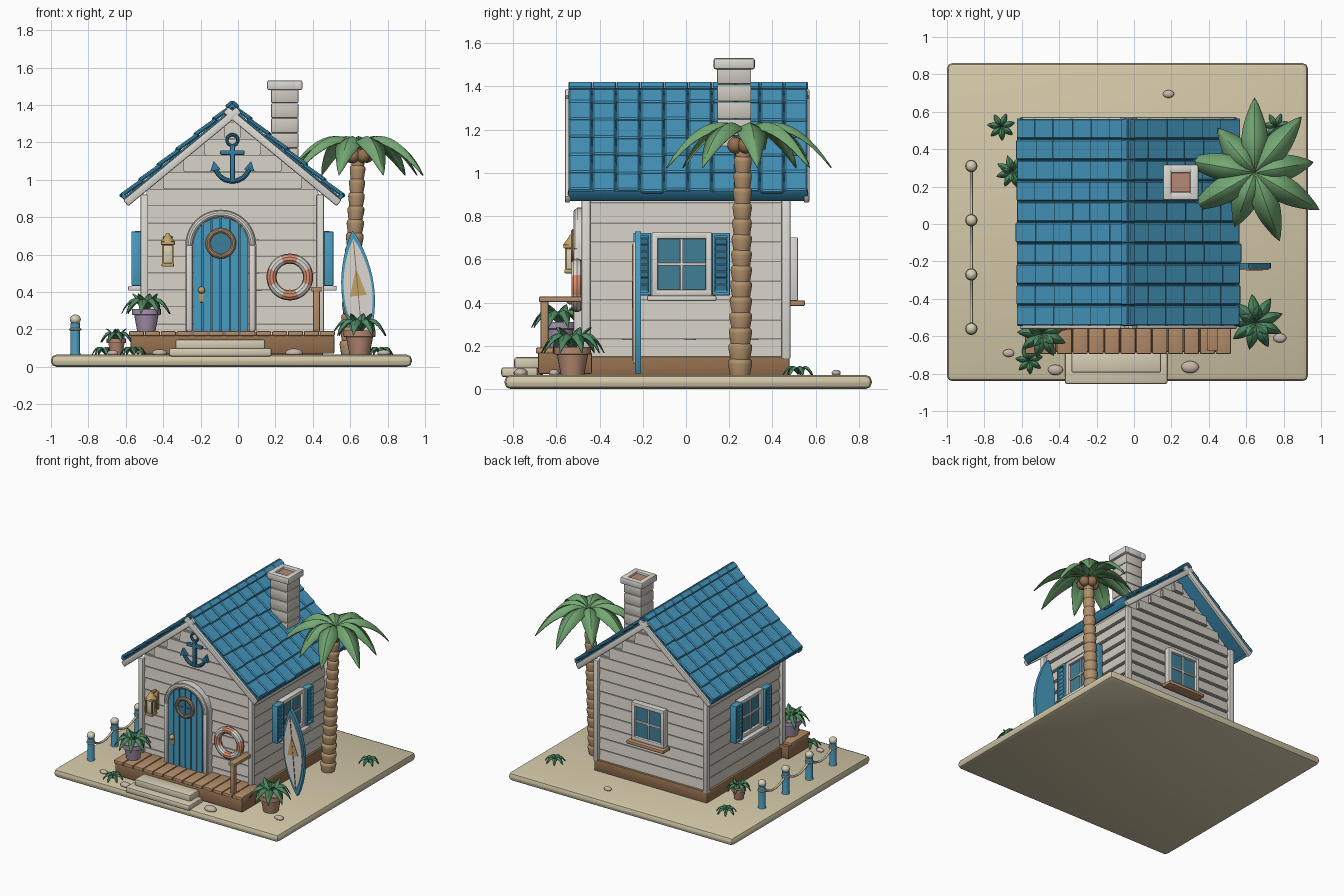
import bpy, bmesh, math, random
from mathutils import Matrix, Vector
from math import pi, sin, cos, radians

if "Cube" in bpy.data.objects:
    bpy.data.objects.remove(bpy.data.objects["Cube"])
random.seed(4)
T, R, I = Matrix.Translation, Matrix.Rotation, Matrix.Identity(4)

def mat(name, hexa):
    m = bpy.data.materials.new(name)
    c = [int(hexa[i:i + 2], 16) / 255 for i in (0, 2, 4)]
    m.diffuse_color = [(v / 12.92 if v < .04 else ((v + .055) / 1.055) ** 2.4) for v in c] + [1]
    m.use_nodes = True
    m.node_tree.nodes["Principled BSDF"].inputs["Base Color"].default_value = m.diffuse_color
    return m
SAND, WALL, TRIM = mat("sand", "d3c8a8"), mat("wall", "cfcac0"), mat("trim", "dcd9d2")
BLUE, ROOF, NAVY = mat("blue", "4a9cc0"), mat("roof", "4596bd"), mat("deep_blue", "347fa3")
WOOD, DARK, GLASS = mat("wood", "b58e6a"), mat("dark_wood", "94704f"), mat("glass", "417f96")
BARK, LEAF, STEP = mat("bark", "b0906c"), mat("leaf", "74a873"), mat("step", "d6cdb4")
CORAL, LILAC, CLAY = mat("coral", "d99072"), mat("lilac", "a893ae"), mat("clay", "b68873")
BRASS, STONE, GREEN = mat("brass", "c2a468"), mat("stone", "c9b6ab"), mat("plant", "4f8a63")

def finish(name, bm, m, angle=35, solid=0):
    bmesh.ops.recalc_face_normals(bm, faces=bm.faces)
    me = bpy.data.meshes.new(name)
    bm.to_mesh(me); bm.free()
    me.polygons.foreach_set("use_smooth", [True] * len(me.polygons))
    me.set_sharp_from_angle(angle=radians(angle))
    me.materials.append(m)
    o = bpy.data.objects.new(name, me)
    bpy.context.collection.objects.link(o)
    if solid:
        o.modifiers.new("thickness", 'SOLIDIFY').thickness = solid
    return o

def box(bm, c, s, bev=.006, M=I, seg=2):
    vs = bmesh.ops.create_cube(bm, size=1, matrix=M @ T(c) @ Matrix.Diagonal((*s, 1)))["verts"]
    if bev:
        es = list({e for v in vs for e in v.link_edges})
        bmesh.ops.bevel(bm, geom=es, offset=bev, segments=seg, affect='EDGES', profile=.5)

def prism(bm, pts, y0, y1, M=I):
    a = [bm.verts.new(M @ Vector((x, y0, z))) for x, z in pts]
    b = [bm.verts.new(M @ Vector((x, y1, z))) for x, z in pts]
    bm.faces.new(a); bm.faces.new(b[::-1])
    for i in range(len(a)):
        j = (i + 1) % len(a)
        bm.faces.new((a[i], a[j], b[j], b[i]))

def lathe(bm, prof, M=I, n=24, a0=0, a1=2 * pi, closed=False):
    full = a1 - a0 > 6.28
    rings = [[bm.verts.new(M @ Vector((r * cos(t), r * sin(t), z))) for r, z in prof]
             for t in (a0 + (a1 - a0) * i / n for i in range(n if full else n + 1))]
    k = len(prof)
    for i in range(n):
        p, q = rings[i], rings[(i + 1) % len(rings)]
        for j in range(k if closed else k - 1):
            bm.faces.new((p[j], q[j], q[(j + 1) % k], p[(j + 1) % k]))
    if full and not closed:
        for j in (0, k - 1):
            bm.faces.new([r[j] for r in rings])

def torus(bm, R0, r, M=I, n=32, a0=0, a1=2 * pi):
    lathe(bm, [(R0 + r * cos(t * pi / 5), r * sin(t * pi / 5)) for t in range(10)], M, n, a0, a1, True)

def ball(bm, c, s):
    bmesh.ops.create_uvsphere(bm, u_segments=18, v_segments=12, radius=1, matrix=T(c) @ Matrix.Diagonal((*s, 1)))

def leaf(bm, base, yaw, L, W, a, b, fold=.4, n=9):
    M, rows = T(base) @ R(yaw, 4, 'Z'), []
    for i in range(n + 1):
        t = i / n
        w = W * (.08 + sin(pi * t ** .85)) * (1 if i < n else 0) + .001
        z = a * t - b * t * t
        rows.append([bm.verts.new(M @ Vector((L * t, k * w, z - abs(k) * w * fold))) for k in (-1, 0, 1)])
    for p, q in zip(rows, rows[1:]):
        for j in (0, 1):
            bm.faces.new((p[j], q[j], q[j + 1], p[j + 1]))

def single(name, c, s, m, bev=.008):
    bm = bmesh.new(); box(bm, c, s, bev); return finish(name, bm, m)

X0 = -.03                                   # house centre line
FACE = R(pi / 2, 4, 'X')                    # turns lathed parts to face the front
# ground, plinth and deck
single("sand_base", (-.035, .01, .0325), (1.93, 1.70, .065), SAND, .028)
single("plinth", (X0, 0, .105), (.97, .96, .09), DARK)
single("deck_frame", (X0, -.56, .12), (1.09, .25, .10), DARK)
bm = bmesh.new()
for i in range(13):
    box(bm, (-.585 + .085 * (i + .5), -.575, .178), (.08, .24, .026))
finish("deck_planks", bm, WOOD)
single("lower_step", (-.095, -.77, .078), (.55, .17, .045), STEP, .012)
single("upper_step", (-.095, -.735, .12), (.48, .12, .055), STEP, .012)
bm = bmesh.new()
box(bm, (.42, -.655, .30), (.036, .036, .23))
box(bm, (.42, -.565, .415), (.055, .23, .026))
finish("deck_rail", bm, WOOD)

# clapboard walls, stepping in under the gable
bm = bmesh.new()
for i in range(13):
    z = .14 + .09 * i
    w = .47 if i < 9 else (1.345 - z - .09) / .82
    vs = bmesh.ops.create_cube(bm, size=1, matrix=T((X0, 0, z + .045)) @ Matrix.Diagonal((2 * w, .93, .088, 1)))["verts"]
    for v in vs:                            # lean each board outward at its foot
        if v.co.z > z + .045:
            v.co.y *= .97
            v.co.x = X0 + (v.co.x - X0) * (.97 if i < 9 else 1)
    bmesh.ops.bevel(bm, geom=list({e for v in vs for e in v.link_edges}), offset=.006, segments=2, affect='EDGES')
finish("wall_boards", bm, WALL)
bm = bmesh.new()
prism(bm, [(X0 - .44, .9), (X0 + .44, .9), (X0 + .44, .97), (X0, 1.335), (X0 - .44, .97)], -.435, .435)
finish("gable_core", bm, WALL)
bm = bmesh.new()
for sx in (-1, 1):
    for sy in (-1, 1):
        box(bm, (X0 + sx * .47, sy * .463, .53), (.04, .04, .78))
finish("corner_posts", bm, TRIM)

# roof: slabs, tiles, barge boards, ridge
ang = radians(39.5)
slab, tiles, barge = bmesh.new(), bmesh.new(), bmesh.new()
for s in (-1, 1):
    M = T((X0, .01, 1.41)) @ R(s * ang, 4, 'Y')
    box(slab, (s * .385, 0, -.037), (.77, 1.09, .034), .004, M)
    box(slab, (s * .765, 0, -.032), (.022, 1.11, .06), .006, M)
    for r in range(6):
        for c in range(10):
            d, y = .064 + r * .128 + random.uniform(-.007, .007), -.5 + c * .111
            box(tiles, (0, 0, 0), (.142, .107, .022), .007, M @ T((s * d, y, -.008)) @ R(s * radians(-4), 4, 'Y'), 1)
    for y in (-.558, .548):
        box(barge, (s * .388, y, -.05), (.785, .026, .042), .008, M)
finish("roof_slabs", slab, NAVY); finish("roof_tiles", tiles, ROOF); finish("barge_boards", barge, TRIM)
bm = bmesh.new()
for i in range(10):
    for s in (-1, 1):
        box(bm, (s * .018, -.5 + i * .111 + .01, .004), (.045, .109, .018), .005, T((X0, 0, 1.412)) @ R(s * ang, 4, 'Y'), 1)
finish("ridge_cap", bm, ROOF)

# chimney
bm = bmesh.new()
for i in range(6):
    box(bm, (.25, .223, 1.05 + .08 * i), (.147, .157, .078))
finish("chimney_stack", bm, WALL)
bm = bmesh.new()
for s in (-1, 1):
    box(bm, (.25 + s * .072, .223, 1.505), (.045, .19, .052), .01)
    box(bm, (.25, .223 + s * .073, 1.505), (.12, .045, .052), .01)
finish("chimney_cap", bm, TRIM)
single("chimney_opening", (.25, .223, 1.495), (.11, .11, .04), CLAY, 0)

# windows
def window(name, M, shutters, sill):
    fr, gl, sl = bmesh.new(), bmesh.new(), bmesh.new()
    for s in (-1, 1):
        box(fr, (s * .125, -.025, 0), (.03, .05, .29), .006, M)
        box(fr, (0, -.025, s * .132), (.28, .05, .03), .006, M)
    box(fr, (0, -.024, 0), (.014, .03, .25), .003, M); box(fr, (0, -.024, 0), (.24, .03, .014), .003, M)
    box(gl, (0, -.015, 0), (.24, .03, .25), 0, M)
    box(sl, (0, -.04, -.158), (.32, .085, .026), .007, M)
    finish(name + "_frame", fr, TRIM); finish(name + "_glass", gl, GLASS); finish(name + "_sill", sl, sill)
    if shutters:
        sh = bmesh.new()
        for s in (-1, 1):
            box(sh, (s * .182, -.03, 0), (.06, .03, .27), 0, M)
            for k in (-1, 1):
                box(sh, (s * .182 + k * .034, -.04, 0), (.014, .05, .29), .004, M)
                box(sh, (s * .182, -.04, k * .137), (.08, .05, .016), .004, M)
            for k in range(8):
                box(sh, (0, 0, 0), (.056, .01, .032), .002, M @ T((s * .182, -.05, -.107 + k * .0305)) @ R(.5, 4, 'X'), 1)
        finish(name + "_shutters", sh, BLUE)
window("right_window", T((.445, -.02, .578)) @ R(pi / 2, 4, 'Z'), True, TRIM)
window("left_window", T((-.505, -.02, .578)) @ R(-pi / 2, 4, 'Z'), True, TRIM)
window("back_window", T((X0, .468, .555)) @ R(pi, 4, 'Z'), False, WOOD)

# arched door
DX, ZC = -.092, .65
def arch(r):
    return [(DX + r * cos(pi * i / 20), ZC + r * sin(pi * i / 20)) for i in range(21)]
bm = bmesh.new()
prism(bm, [(DX + .19, .185)] + arch(.19) + [(DX - .19, .185), (DX - .148, .185)] + arch(.148)[::-1] + [(DX + .148, .185)], -.505, -.45)
torus(bm, .168, .018, T((DX, -.503, ZC)) @ FACE, 24, 0, pi)
for s in (-1, 1):
    box(bm, (DX + s * .168, -.503, .42), (.034, .034, .46), .008)
finish("door_frame", bm, TRIM)
bm = bmesh.new()
for i in range(6):
    a = -.148 + i * .0493
    xs = [a + .003 + .0433 * k / 4 for k in range(5)]
    prism(bm, [(DX + a + .003, .185), (DX + a + .0463, .185)] + [(DX + x, ZC + math.sqrt(max(0, .148 ** 2 - x * x))) for x in xs[::-1]], -.515, -.46)
finish("door_planks", bm, BLUE)
bm = bmesh.new(); prism(bm, [(DX + .146, .186)] + arch(.146) + [(DX - .146, .186)], -.505, -.46); finish("door_core", bm, NAVY)
bm = bmesh.new(); torus(bm, .068, .014, T((DX, -.518, .66)) @ FACE); finish("porthole_ring", bm, WOOD)
bm = bmesh.new()
lathe(bm, [(.066, 0), (.066, .012)], T((DX, -.51, .66)) @ FACE); finish("porthole_glass", bm, GLASS)
bm = bmesh.new()
box(bm, (DX, -.523, .66), (.01, .01, .13), 0); box(bm, (DX, -.523, .66), (.13, .01, .01), 0); finish("porthole_bars", bm, NAVY)
bm = bmesh.new()
ball(bm, (-.195, -.535, .41), (.019, .019, .019)); box(bm, (-.195, -.517, .385), (.022, .012, .08), .004); finish("door_handle", bm, BRASS)

# anchor on the gable
bm = bmesh.new()
torus(bm, .029, .009, T((X0, -.488, 1.212)) @ FACE, 24)
torus(bm, .095, .013, T((X0, -.488, 1.088)) @ FACE, 24, pi + .25, 2 * pi - .25)
box(bm, (X0, -.488, 1.085), (.026, .026, .2)); box(bm, (X0, -.488, 1.145), (.13, .026, .024))
for s in (-1, 1):
    prism(bm, [(X0 + s * .062, 1.055), (X0 + s * .118, 1.045), (X0 + s * .1, 1.10)], -.5, -.476)
finish("anchor", bm, NAVY)

# life ring
ring = {0: bmesh.new(), 1: bmesh.new()}
for i in range(8):
    torus(ring[i % 2], .098, .027, T((.277, -.505, .48)) @ FACE, 6, i * pi / 4 + .4, (i + 1) * pi / 4 + .4)
finish("life_ring_white", ring[0], TRIM); finish("life_ring_coral", ring[1], CORAL)

# wall lantern
bm = bmesh.new()
box(bm, (-.375, -.475, .63), (.05, .02, .14)); box(bm, (-.375, -.505, .70), (.018, .07, .016), .004)
box(bm, (-.375, -.53, .545), (.066, .066, .02)); box(bm, (-.375, -.53, .66), (.076, .076, .018))
lathe(bm, [(.04, .665), (.015, .70), (.006, .715)], T((-.375, -.53, 0)), 12)
for a in (-1, 1):
    for b in (-1, 1):
        box(bm, (-.375 + a * .026, -.53 + b * .026, .6), (.009, .009, .11), 0)
finish("lantern", bm, BRASS)
single("lantern_glass", (-.375, -.53, .6), (.044, .044, .1), STEP, .004)

# palm tree
bm = bmesh.new()
N = 15
for i in range(N):
    t = i / N
    r = .052 - .016 * t
    lathe(bm, [(r * .9, 0), (r * 1.1, .052), (r * 1.06, .066), (r * .85, .076)],
          T((.598 + .045 * t, .25 + .015 * t, .065 + 1.08 * t)) @ R(.045, 4, 'Y'), 18)
finish("palm_trunk", bm, BARK, 50)
bm = bmesh.new()
for k in range(5):
    ball(bm, (.645 + .045 * cos(k * 1.257 - 1), .265 + .045 * sin(k * 1.257 - 1), 1.128), (.036, .036, .038))
finish("coconuts", bm, DARK)
bm = bmesh.new()
for k in range(9):
    leaf(bm, (.645, .275, 1.185), radians(10 + 40 * k), (.31, .39, .40)[k % 3] if k else .32, .064, .30, .46, .45, 12)
finish("palm_fronds", bm, LEAF, 25, .006)

# surfboard standing beside the wall
S = T((.642, -.225, .4)) @ R(-.09, 4, 'Y')
def outline(k):
    a = [(.088 * k * sin(pi * i / 20) ** .8, -.33 * k + .66 * k * i / 20) for i in range(21)]
    return a + [(-x, z) for x, z in a[-2:0:-1]]
for nm, k, y0, y1, m in (("surfboard", 1, -.012, .016, BLUE), ("surfboard_deck", .86, -.02, 0, TRIM)):
    bm = bmesh.new(); prism(bm, outline(k), y0, y1, S)
    finish(nm, bm, m, 60)
bm = bmesh.new(); prism(bm, [(-.045, -.02), (.045, -.02), (0, .13)], -.023, -.01, S); finish("surfboard_motif", bm, BRASS)
bm = bmesh.new(); box(bm, (0, -.02, 0), (.005, .008, .54), 0, S); finish("surfboard_stringer", bm, DARK)

# rope fence
blue, caps = bmesh.new(), bmesh.new()
ys = (.31, .02, -.27, -.56)
for y in ys:
    lathe(blue, [(.03, .06), (.026, .075), (.026, .235)], T((-.87, y, 0)))
    ball(caps, (-.87, y, .253), (.03, .03, .026))
    torus(caps, .026, .007, T((-.87, y, .2)), 18)
finish("fence_posts", blue, BLUE); finish("fence_caps", caps, STEP)
cu = bpy.data.curves.new("rope", 'CURVE'); cu.dimensions = '3D'; cu.bevel_depth = .008; cu.bevel_resolution = 2
sp = cu.splines.new('POLY'); sp.points.add(30)
for i, p in enumerate(sp.points):
    p.co = (-.87, .31 - .87 * i / 30, .2 - .05 * sin(pi * (i % 10) / 10), 1)
cu.materials.append(STEP)
bpy.context.collection.objects.link(bpy.data.objects.new("fence_rope", cu))

# potted plants and grass tufts
def plant(name, x, y, z, r, L, n, pot, h):
    if pot:
        bm = bmesh.new()
        lathe(bm, [(r * .68, 0), (r * .9, h * .72), (r * 1.08, h * .74), (r * 1.08, h), (r * .9, h), (r * .88, h * .86)], T((x, y, z)))
        finish(name + "_pot", bm, pot)
    bm = bmesh.new()
    for k in range(n):
        leaf(bm, (x, y, z + h * .9), 2 * pi * k / n + .3, L, L * .2, L * 2.1, L * 2.2, .5)
        if k % 2 and pot:
            leaf(bm, (x, y, z + h * .9), 2 * pi * k / n + .65, L * .6, L * .16, L * 1.3, L * .6, .5)
    finish(name + "_leaves", bm, GREEN, 25, .004)
plant("deck_plant", -.49, -.585, .19, .072, .135, 9, LILAC, .12)
plant("corner_plant", .65, -.525, .065, .08, .15, 9, CLAY, .13)
plant("side_plant", -.65, .28, .065, .048, .09, 8, CLAY, .085)
for i, (x, y) in enumerate(((-.71, .52), (-.56, -.73), (.76, .52))):
    plant("grass_tuft_%d" % i, x, y, .06, 0, .075, 7, None, .01)

# pebbles
bm = bmesh.new()
for x, y, r in ((.185, .695, .03), (-.67, -.69, .03), (-.42, -.78, .04), (.30, -.765, .047), (.78, -.61, .035)):
    ball(bm, (x, y, .074), (r, r * .7, r * .5))
finish("pebbles", bm, STONE)
